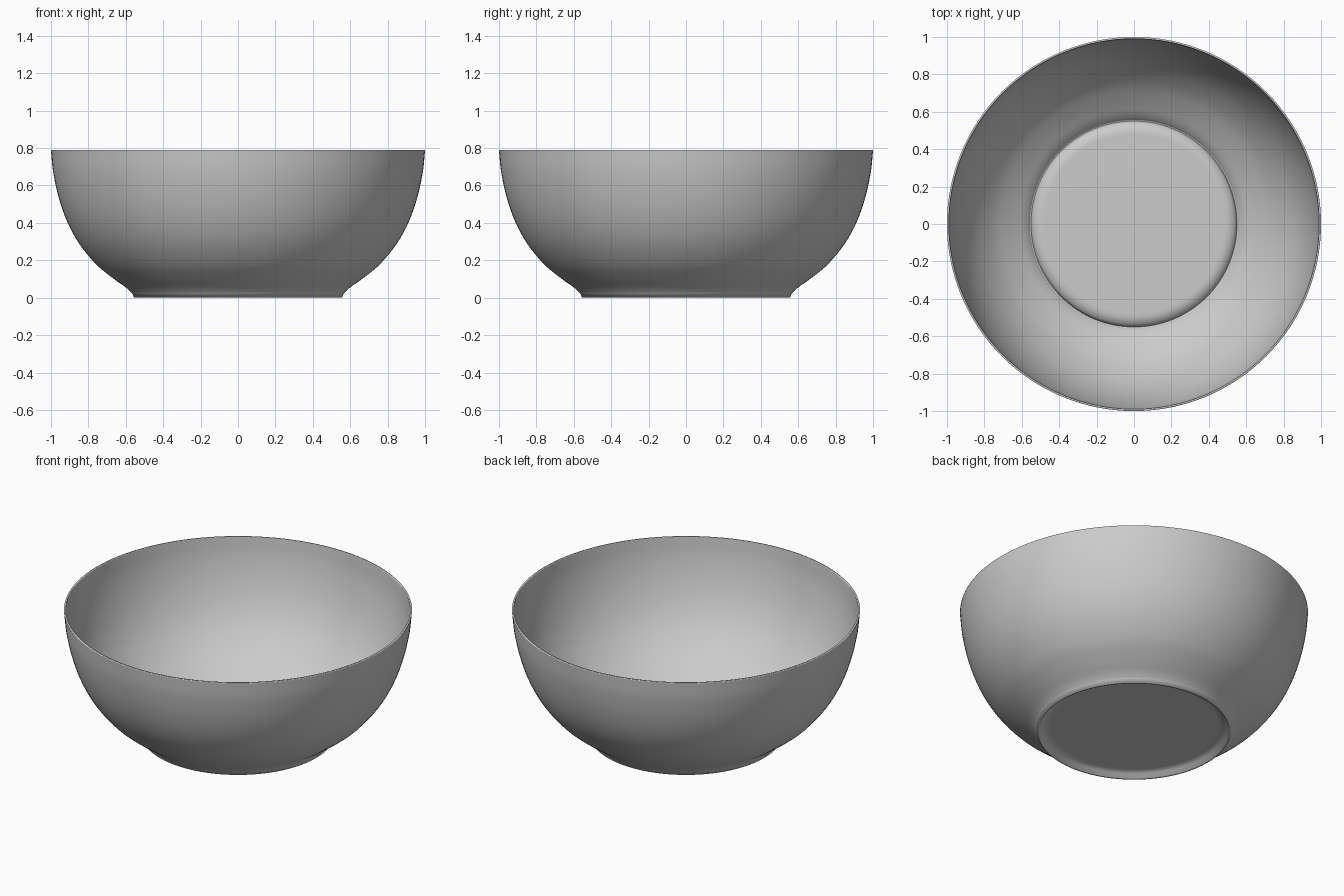
import bpy, bmesh, math
from mathutils import Vector

if "Cube" in bpy.data.objects:
    bpy.data.objects.remove(bpy.data.objects["Cube"])

# Outer half-profile (radius, height): recessed base, foot ring, flared body, rim
control = [(0.50, 0.035), (0.53, 0.025), (0.545, 0.003), (0.555, 0.0),
           (0.567, 0.025), (0.60, 0.055), (0.67, 0.105), (0.76, 0.18),
           (0.85, 0.29), (0.915, 0.41), (0.96, 0.54), (0.988, 0.67),
           (0.998, 0.765), (1.0, 0.79)]


def smooth_path(points, steps=4):
    """Catmull-Rom interpolation through the control points."""
    p = [Vector(q) for q in points]
    p = [p[0] * 2 - p[1]] + p + [p[-1] * 2 - p[-2]]
    out = []
    for a, b, c, d in zip(p, p[1:], p[2:], p[3:]):
        for i in range(steps):
            t = i / steps
            out.append(0.5 * (2 * b + (c - a) * t + (2 * a - 5 * b + 4 * c - d) * t ** 2
                              + (3 * b - a - 3 * c + d) * t ** 3))
    return out + [p[-2]]


# Foot stays crisp, body is smoothly interpolated
profile = [Vector(q) for q in control[:4]] + smooth_path(control[4:])
segments = 128

# Lathe the outer surface
bm = bmesh.new()
rings = [[bm.verts.new((r * math.cos(a), r * math.sin(a), z))
          for a in (2 * math.pi * k / segments for k in range(segments))]
         for r, z in profile]
for lo, hi in zip(rings, rings[1:]):
    for k in range(segments):
        n = (k + 1) % segments
        bm.faces.new((lo[k], lo[n], hi[n], hi[k]))

# Flat base disc with a support ring, facing down
inner = [bm.verts.new((v.co.x * 0.96, v.co.y * 0.96, v.co.z)) for v in rings[0]]
for k in range(segments):
    n = (k + 1) % segments
    bm.faces.new((inner[k], inner[n], rings[0][n], rings[0][k]))
bm.faces.new(inner[::-1])

mesh = bpy.data.meshes.new("bowl")
bm.to_mesh(mesh)
bm.free()
mesh.shade_smooth()
bowl = bpy.data.objects.new("bowl", mesh)
bpy.context.collection.objects.link(bowl)

# Thin wall grown inwards
wall = bowl.modifiers.new("wall", 'SOLIDIFY')
wall.thickness = 0.01
wall.offset = -1
